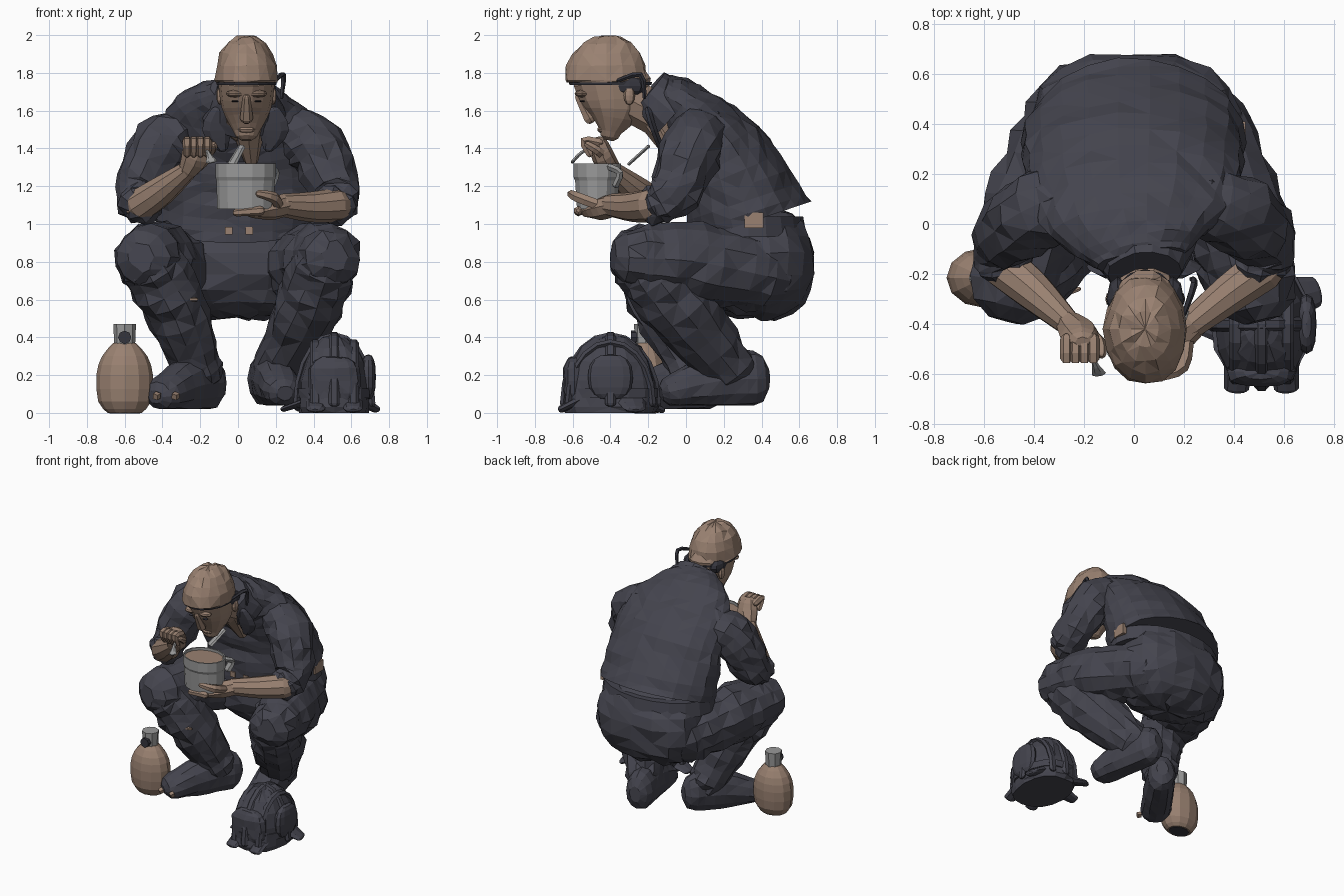
import bpy, bmesh, math, random
from mathutils import Vector, Matrix

random.seed(4)
cube = bpy.data.objects.get("Cube")
if cube:
    bpy.data.objects.remove(cube, do_unlink=True)


def material(name, red, green, blue):
    made = bpy.data.materials.new(name)
    made.use_nodes = True
    made.diffuse_color = (red, green, blue, 1)
    shader = next(node for node in made.node_tree.nodes if node.type == 'BSDF_PRINCIPLED')
    shader.inputs["Base Color"].default_value = (red, green, blue, 1)
    return made


CLOTH = material("dark_navy_cloth", .058, .058, .076)
DARK = material("near_black", .035, .035, .046)
TAN = material("warm_tan", .32, .22, .165)
METAL = material("grey_metal", .32, .32, .32)


def finish(name, mat, bm):
    bmesh.ops.recalc_face_normals(bm, faces=bm.faces)
    mesh = bpy.data.meshes.new(name)
    bm.to_mesh(mesh)
    bm.free()
    mesh.materials.append(mat)
    part = bpy.data.objects.new(name, mesh)
    bpy.context.collection.objects.link(part)
    return part


def smooth_path(pts, steps):
    """Catmull-Rom through sections of position, width and depth."""
    out = []
    last = len(pts) - 1
    for i in range(last):
        near = [pts[max(0, min(last, i + k))] for k in (-1, 0, 1, 2)]
        for step in range(steps):
            t = step / steps
            out.append([b + t / 2 * (c - a + t * (2 * a - 5 * b + 4 * c - d + t * (3 * (b - c) + d - a)))
                        for a, b, c, d in zip(*near)])
    return out + [list(pts[-1])]


def round_end(end, inner):
    """Two shrinking sections that dome over an end."""
    centre = Vector(end[:3])
    out = (centre - Vector(inner[:3])).normalized() * min(end[3:])
    return [[*(centre + out * reach), end[3] * size, end[4] * size] for reach, size in ((.5, .8), (.8, .4))]


def tube(name, mat, pts, sides=10, steps=3, fold=0, ref=None, floor=0, rounded=True, lid=True):
    """Elliptical rings skinned along a path, with optional cloth folds."""
    pts = smooth_path([p if len(p) > 4 else (*p, p[3]) for p in pts], steps)
    if rounded:
        pts = round_end(pts[0], pts[1])[::-1] + pts + round_end(pts[-1], pts[-2])
    spots = [Vector(p[:3]) for p in pts]
    span = spots[-1] - spots[0]
    if ref is None:
        ref = (0, 0, 1) if abs(span.x) > max(abs(span.y), abs(span.z)) else (1, 0, 0)
    bm, rings, run = bmesh.new(), [], 0
    for i, (spot, p) in enumerate(zip(spots, pts)):
        before, after = spots[max(i - 1, 0)], spots[min(i + 1, len(spots) - 1)]
        along = (after - before).normalized()
        across = Vector(ref)
        across = (across - along * across.dot(along)).normalized()
        deep = along.cross(across)
        run += (spot - before).length
        ring = []
        for k in range(sides):
            angle = math.tau * k / sides
            crease = fold * (math.sin(2 * angle + 30 * run) / 2 + random.uniform(-1, 1))
            co = spot + across * math.cos(angle) * (p[3] + crease) + deep * math.sin(angle) * (p[4] + crease)
            co.z = max(floor, co.z)
            ring.append(bm.verts.new(co))
        rings.append(ring)
    for low, high in zip(rings, rings[1:]):
        for k in range(sides):
            bm.faces.new((low[k - 1], low[k], high[k], high[k - 1]))
    bm.faces.new(rings[0])
    if lid:
        bm.faces.new(rings[-1])
    if fold:
        bmesh.ops.triangulate(bm, faces=bm.faces)
    return finish(name, mat, bm)


def blob(name, mat, centre, size, fold=0, square=1, floor=0, sides=16):
    """Ellipsoid, made boxier by a power below one and flattened at a floor."""
    bm = bmesh.new()
    bmesh.ops.create_uvsphere(bm, u_segments=sides, v_segments=sides // 2 + 2, radius=1)
    for v in bm.verts:
        v.co = [c + math.copysign(abs(w) ** square, w) * (s + random.uniform(-fold, fold))
                for c, w, s in zip(centre, v.co, size)]
        v.co.z = max(floor, v.co.z)
    if fold:
        bmesh.ops.triangulate(bm, faces=bm.faces)
    return finish(name, mat, bm)


def box(name, mat, centre, size, turn=(0, 0, 0)):
    bm = bmesh.new()
    bmesh.ops.create_cube(bm, size=1, matrix=Matrix.Diagonal((*size, 1)))
    part = finish(name, mat, bm)
    part.location, part.rotation_euler = centre, turn


# Jacket, trouser seat and belt
tube("jacket", CLOTH, [(0, .34, 1.01, .44, .34), (0, .22, 1.33, .44, .25), (0, .02, 1.59, .37, .16),
     (.03, -.15, 1.7, .17, .1)], sides=22, steps=5, fold=.01, rounded=False)
blob("trouser_seat", CLOTH, (0, .375, .79), (.43, .31, .3), fold=.02, square=.85, sides=18)
tube("belt", CLOTH, [(0, .33, .93, .44, .31), (0, .33, 1.04, .43, .29)], sides=20, steps=1, rounded=False)
for x in (-.05, .06):
    box("belt_buckle", TAN, (x, .015, .965), (.04, .02, .04))
box("belt_patch", TAN, (.43, .36, 1.02), (.03, .1, .08))

# Neck, open chest, collar and lapels
tube("neck", TAN, [(.03, -.08, 1.54, .12), (.05, -.32, 1.67, .12)])
tube("open_chest", TAN, [(.05, -.16, 1.54, .1, .08), (.07, -.05, 1.34, .04)], sides=8)
tube("collar", CLOTH, [(.03, -.07, 1.59, .23, .18), (.04, -.2, 1.7, .15, .13)], sides=14, fold=.006, rounded=False)
for s in (-1, 1):
    tube("lapel", CLOTH, [(.04 + s * .13, -.2, 1.6, .05, .02), (.04 + s * .15, -.17, 1.5, .08, .02),
         (.04 + s * .12, -.13, 1.4, .03, .02)], sides=6)

# Head, face and cap
MID = .045
tube("face", TAN, [(MID, -.39, 1.75, .15, .21), (MID, -.38, 1.61, .13, .16), (MID, -.4, 1.49, .07, .06)], sides=14)
tube("nose", TAN, [(MID, -.57, 1.67, .02), (MID, -.51, 1.56, .035)], sides=6)
blob("mouth", TAN, (MID, -.44, 1.5), (.05, .03, .02), sides=8)
for s in (-1, 1):
    x = MID + s * .06
    blob("eye", DARK, (x, -.55, 1.65), (.02, .015, .005), sides=8)
    blob("brow", TAN, (x, -.55, 1.69), (.05, .04, .02), sides=8)
    blob("ear", TAN, (MID + s * .14, -.3, 1.68), (.02, .03, .05), sides=8)
    blob("side_hair", DARK, (MID + s * .11, -.3, 1.73), (.045, .09, .05), sides=8)
blob("cap", TAN, (MID, -.42, 1.76), (.165, .22, .24), fold=.011, square=.95, floor=1.75)
tube("cap_band", DARK, [(MID, -.4, 1.735, .157, .217), (MID, -.4, 1.752, .16, .22)], sides=16, steps=1, rounded=False)
tube("cap_strap", DARK, [(.2, -.36, 1.76, .01), (.24, -.24, 1.79, .015), (.23, -.22, 1.67, .01)], sides=5)

# Arms
for s in (-1, 1):
    tube("sleeve", CLOTH, [(s * .25, .1, 1.5, .13), (s * .41, .04, 1.41, .16), (s * .52, -.06, 1.17, .135),
         (s * .51, -.16, 1.1, .11)], sides=12, steps=4, fold=.013)
tube("right_forearm", TAN, [(-.52, -.17, 1.1, .09), (-.4, -.27, 1.18, .08), (-.26, -.4, 1.29, .05)])
tube("left_forearm", TAN, [(.52, -.18, 1.1, .09), (.38, -.28, 1.09, .08), (.23, -.4, 1.1, .06)])

# Hands with curled fingers
tube("right_palm", TAN, [(-.26, -.4, 1.29, .055), (-.22, -.44, 1.36, .08, .06), (-.21, -.46, 1.42, .07, .05)], sides=8)
tube("left_palm", TAN, [(.25, -.38, 1.1, .06), (.17, -.45, 1.08, .06, .07), (.08, -.49, 1.06, .03, .08)], sides=8)
for i in range(4):
    x, y = -.27 + i / 28, -.57 + i / 25
    tube("right_finger", TAN, [(x, -.46, 1.43, .025), (x, -.54, 1.44, .025), (x, -.51, 1.37, .02)], sides=6)
    tube("left_finger", TAN, [(.12, y, 1.07, .025), (-.01, y, 1.06, .02)], sides=6)
tube("right_thumb", TAN, [(-.2, -.42, 1.35, .03), (-.14, -.47, 1.39, .025), (-.13, -.52, 1.42, .02)], sides=6)
tube("left_thumb", TAN, [(.21, -.46, 1.1, .03), (.19, -.57, 1.14, .03), (.11, -.61, 1.16, .02)], sides=6)

# Mess cup with food, spoon and neck tag
CUP = (.04, -.47)
cup = tube("mess_cup", METAL, [(*CUP, 1.08, .15, .11), (*CUP, 1.23, .155, .12), (*CUP, 1.25, .16, .13),
           (*CUP, 1.32, .16, .13)], sides=14, steps=1, rounded=False, lid=False)
cup.modifiers.new("thickness", 'SOLIDIFY').thickness = .01
tube("cup_food", TAN, [(*CUP, 1.26, .14, .11), (*CUP, 1.3, .15, .12)], sides=14, steps=1, rounded=False)
tube("cup_handle", METAL, [(.17, -.4, 1.3, .03, .02), (.19, -.35, 1.27, .03, .02), (.17, -.37, 1.21, .03, .02)], sides=6)
tube("spoon", METAL, [(-.19, -.46, 1.42, .01), (-.16, -.55, 1.38, .01), (-.14, -.6, 1.33, .03, .01)], sides=6)
tube("neck_tag", METAL, [(.02, -.2, 1.41, .02, .01), (-.03, -.3, 1.32, .025, .01)], sides=6)

# Thighs, then shins that differ because one foot is set further forward
for s in (-1, 1):
    tube("thigh", CLOTH, [(s * .25, .4, .73, .2), (s * .4, .05, .8, .21), (s * .48, -.25, .82, .175)],
         sides=13, steps=5, fold=.013)
for side, path in (("left", [(.46, -.22, .8, .17), (.37, -.03, .56, .18, .2), (.19, .24, .23, .12, .13)]),
                   ("right", [(-.47, -.22, .8, .17), (-.33, -.11, .56, .17, .18), (-.21, .04, .23, .13)])):
    tube(side + "_shin", CLOTH, path, sides=12, steps=5, fold=.013)
tube("knee_cuff_edge", TAN, [(-.47, -.25, .61, .01), (-.36, -.3, .6, .012), (-.22, -.26, .6, .01)], sides=6)

# Boots with flat soles
for side, place, turn in (("left", (.17, .26, .04), .2), ("right", (-.21, .04, .02), -.6)):
    boot = tube(side + "_boot", CLOTH, [(0, .1, .14, .1, .15), (0, -.1, .13, .11, .15), (0, -.33, .08, .11, .09)],
                sides=12, fold=.004)
    boot.location, boot.rotation_euler = place, (0, 0, turn)
for x in (-.43, -.33):
    box("boot_toe_scuff", TAN, (x, -.37 - x / 10, .09), (.03, .03, .03), (.4, .3, -.5))

# Canteen
CAN = (-.6, -.215)
tube("canteen", TAN, [(*CAN, 0, .09, .07), (*CAN, .06, .14, .11), (*CAN, .2, .15, .12), (*CAN, .3, .12, .1),
     (*CAN, .37, .06, .05)], sides=12, steps=2, rounded=False)
tube("canteen_base", DARK, [(*CAN, -.003, .08, .06), (*CAN, .005, .08, .06)], steps=1, rounded=False, floor=-1)
tube("canteen_neck", METAL, [(*CAN, .35, .055), (*CAN, .47, .06)], sides=8, steps=1, rounded=False)
tube("canteen_stopper", DARK, [(-.6, -.25, .4, .035), (-.6, -.29, .4, .035)], sides=8, steps=1, rounded=False)

# Domed pack with webbing, pouch and flaps
px, py = .51, -.4
blob("pack", CLOTH, (px, py, .03), (.19, .25, .38), fold=.008, square=.85)
ARC = [i * math.pi / 10 for i in range(11)]
for shift in (-.1, 0, .1):
    reach = math.sqrt(1 - 20 * shift ** 2)
    tube("pack_strap", CLOTH, [(px + shift, py + .25 * reach * math.cos(a), .05 + .36 * reach * math.sin(a), .03, .02)
         for a in ARC], sides=6, steps=1)
tube("pack_cross_strap", CLOTH, [(px + .2 * math.cos(a), py, .05 + .36 * math.sin(a), .03, .02) for a in ARC],
     sides=6, steps=1, ref=(0, 1, 0))
tube("pack_rim", CLOTH, [(px, py, .08, .2, .25), (px, py, .13, .2, .26)], sides=16, steps=1, fold=.006, rounded=False)
blob("pack_side_disc", CLOTH, (px + .18, py, .19), (.04, .12, .12), square=.8, sides=12)
blob("pack_front_pouch", CLOTH, (px, -.59, .17), (.14, .06, .13), fold=.006, square=.7, sides=12)
tube("pack_back_flap", CLOTH, [(.4, -.24, .06, .09, .03), (.34, -.14, .02, .06, .02)], sides=8)
for s in (-1, 1):
    tube("pack_ground_flap", CLOTH, [(px + s * .09, -.5, .1, .06, .03), (px + s * .1, -.66, .02, .05, .02)], sides=8)
tube("pack_right_flap", CLOTH, [(.36, -.4, .06, .02, .08), (.24, -.38, .02, .015, .05)], sides=8)
tube("pack_left_flap", CLOTH, [(.62, -.3, .08, .04, .09), (.73, -.27, .02, .02, .06)], sides=8)
